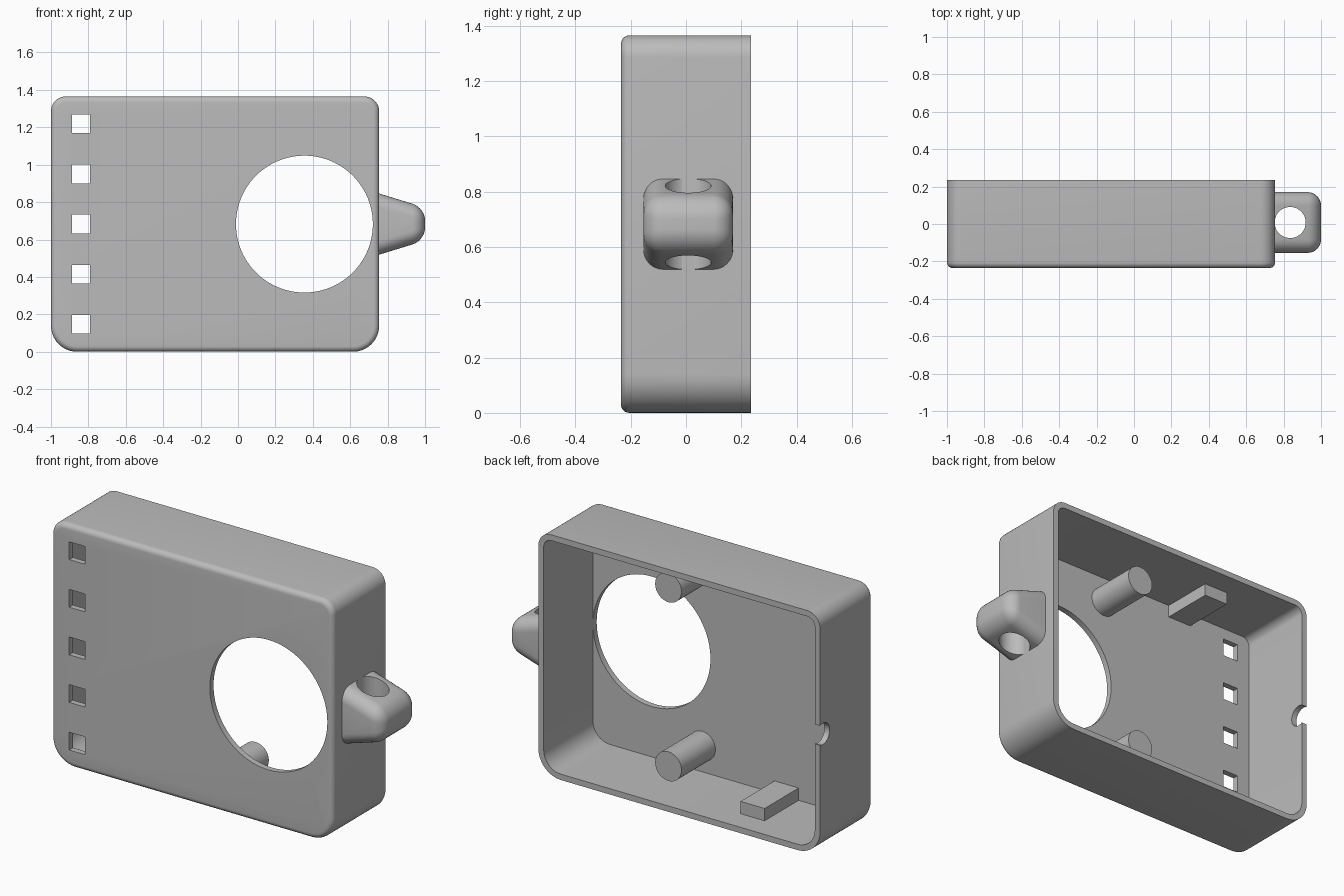
import bpy, bmesh, math
from mathutils import Matrix, Vector

if "Cube" in bpy.data.objects:
    bpy.data.objects.remove(bpy.data.objects["Cube"])

grey = bpy.data.materials.new("light_grey_plastic")
grey.use_nodes = True
COLOUR = (0.5, 0.5, 0.5, 1)
grey.diffuse_color = COLOUR
grey.node_tree.nodes["Principled BSDF"].inputs["Base Color"].default_value = COLOUR

LEFT, RIGHT, TOP, DEPTH, WALL = -1.0, 0.755, 1.365, 0.235, 0.033
MID = TOP / 2


def finish(name, bm):
    bmesh.ops.recalc_face_normals(bm, faces=bm.faces)
    mesh = bpy.data.meshes.new(name)
    bm.to_mesh(mesh)
    bm.free()
    mesh.materials.append(grey)
    obj = bpy.data.objects.new(name, mesh)
    bpy.context.collection.objects.link(obj)
    return obj


def activate(obj):
    bpy.ops.object.select_all(action='DESELECT')
    obj.select_set(True)
    bpy.context.view_layer.objects.active = obj


def smooth(obj):
    activate(obj)
    bpy.ops.object.shade_smooth_by_angle(angle=math.radians(35))


def cut(obj, cutters):
    activate(obj)
    for c in cutters:
        mod = obj.modifiers.new("cut", 'BOOLEAN')
        mod.operation, mod.solver, mod.object = 'DIFFERENCE', 'EXACT', c
        bpy.ops.object.modifier_apply(modifier=mod.name)
        bpy.data.objects.remove(c)


def box(name, low, high):
    low, high = Vector(low), Vector(high)
    bm = bmesh.new()
    size = Matrix.Diagonal((*(high - low), 1))
    bmesh.ops.create_cube(bm, size=1, matrix=Matrix.Translation((low + high) / 2) @ size)
    return finish(name, bm)


def cylinder(name, centre, radius, length, axis, segments=48):
    turn = Vector((0, 0, 1)).rotation_difference(Vector(axis)).to_matrix().to_4x4()
    bm = bmesh.new()
    bmesh.ops.create_cone(bm, cap_ends=True, segments=segments, radius1=radius, radius2=radius,
                          depth=length, matrix=Matrix.Translation(centre) @ turn)
    return finish(name, bm)


def rounded_slab(name, inset, y0, y1, fillet=0):
    """Plate with larger bottom corners, optionally filleted on its front edge."""
    low, high = 0.14, 0.08
    corners = [(RIGHT - low, low, low, 270), (RIGHT - high, TOP - high, high, 0),
               (LEFT + high, TOP - high, high, 90), (LEFT + low, low, low, 180)]
    bm = bmesh.new()
    ring = []
    for cx, cz, r, start in corners:
        for i in range(11):
            a = math.radians(start + 9 * i)
            ring.append(bm.verts.new((cx + (r - inset) * math.cos(a), y0,
                                      cz + (r - inset) * math.sin(a))))
    face = bm.faces.new(ring)
    edges = list(face.edges)
    new = bmesh.ops.extrude_face_region(bm, geom=[face], use_keep_orig=True)
    moved = [g for g in new["geom"] if isinstance(g, bmesh.types.BMVert)]
    bmesh.ops.translate(bm, verts=moved, vec=(0, y1 - y0, 0))
    bmesh.ops.recalc_face_normals(bm, faces=bm.faces)
    if fillet:
        bmesh.ops.bevel(bm, geom=edges, offset=fillet, segments=6, profile=0.5, affect='EDGES')
    return finish(name, bm)


# Case: open-backed shell with window, vents and cable notch
case = rounded_slab("case", 0, -DEPTH, DEPTH, 0.03)
cutters = [rounded_slab("cavity", WALL, -DEPTH + WALL, DEPTH + 0.1),
           cylinder("window", (0.355, -DEPTH, MID), 0.366, 0.3, (0, 1, 0), 96),
           cylinder("notch", (LEFT, 0.21, MID), 0.06, 0.2, (1, 0, 0))]
for i in range(-2, 3):
    z = MID + i * 0.268
    cutters.append(box("vent", (-0.887, -0.3, z - 0.05), (-0.79, -0.1, z + 0.05)))
cut(case, cutters)
smooth(case)

# Inside posts and blocks, mirrored about the middle height
PANEL = -DEPTH + WALL - 0.01
END = 0.1
for side, word in ((-1, "lower"), (1, "upper")):
    post = cylinder(word + "_post", (0.04, (PANEL + END) / 2, MID + side * 0.503),
                    0.082, END - PANEL, (0, 1, 0))
    smooth(post)
    z_in, z_out = MID + side * 0.58, MID + side * (MID - WALL / 2)
    box(word + "_block", (-0.56, PANEL, min(z_in, z_out)), (-0.41, END, max(z_in, z_out)))

# Strap lug: tapered block with rounded edges and a vertical hole
bm = bmesh.new()
base_x, tip_x, half_y, mid_y = RIGHT - 0.015, 1.0, 0.162, 0.008
profile = [(base_x, -0.168), (tip_x, -0.088), (tip_x, 0.088), (base_x, 0.168)]
face = bm.faces.new([bm.verts.new((x, mid_y - half_y, MID + z)) for x, z in profile])
new = bmesh.ops.extrude_face_region(bm, geom=[face], use_keep_orig=True)
bmesh.ops.translate(bm, verts=[g for g in new["geom"] if isinstance(g, bmesh.types.BMVert)],
                    vec=(0, 2 * half_y, 0))
bmesh.ops.recalc_face_normals(bm, faces=bm.faces)
edges = [e for e in bm.edges if any(v.co.x > base_x + 0.01 for v in e.verts)]
bmesh.ops.bevel(bm, geom=edges, offset=0.07, segments=8, profile=0.5, affect='EDGES')
lug = finish("strap_lug", bm)
cut(lug, [cylinder("lug_hole", (0.835, mid_y, MID), 0.083, 1, (0, 0, 1))])
smooth(lug)
